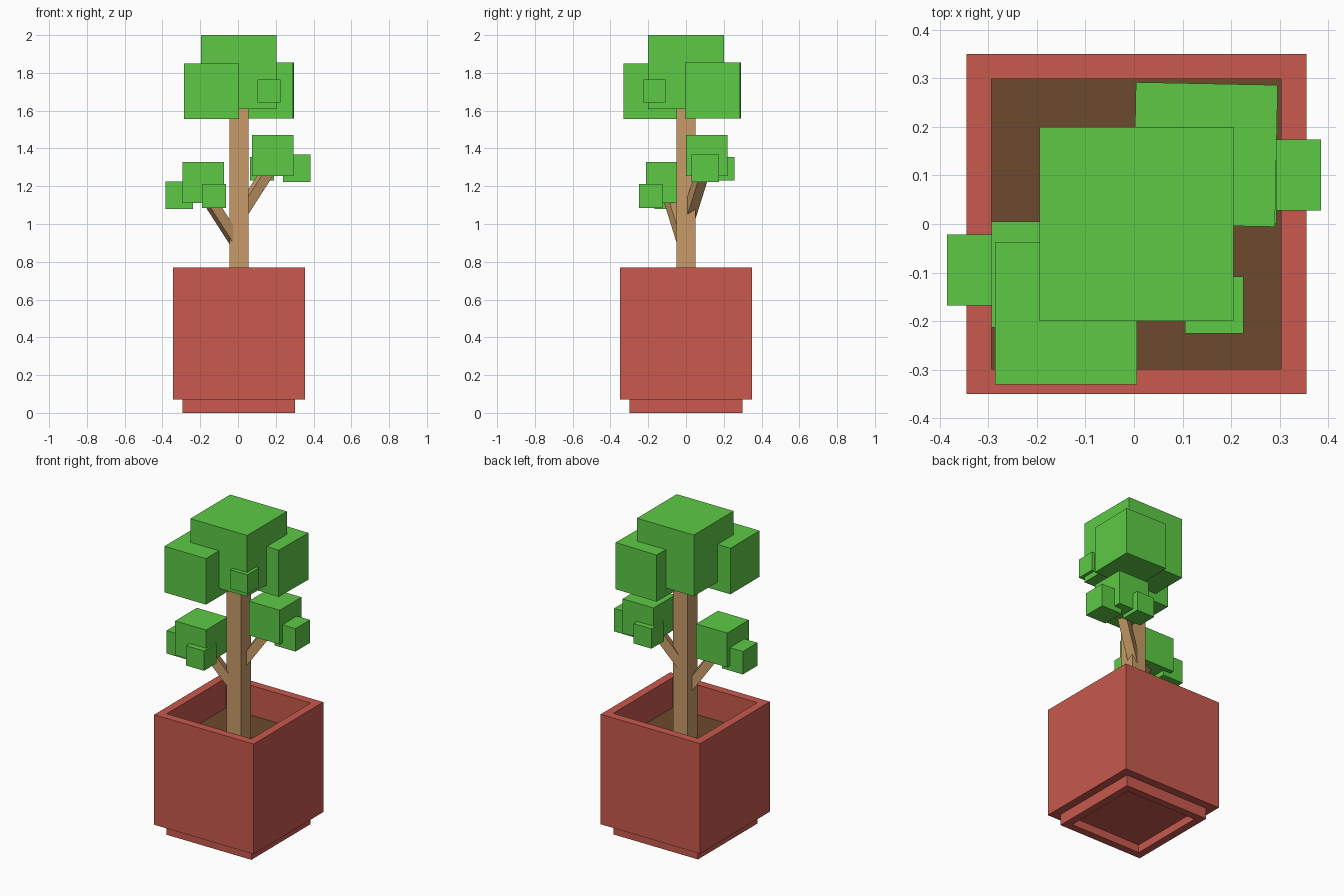
import bpy, bmesh
from mathutils import Vector, Matrix

if "Cube" in bpy.data.objects:
    bpy.data.objects.remove(bpy.data.objects["Cube"])


def material(name, rgb):
    m = bpy.data.materials.new(name)
    m.diffuse_color = (*rgb, 1)
    m.use_nodes = True
    m.node_tree.nodes["Principled BSDF"].inputs["Base Color"].default_value = m.diffuse_color
    return m


CLAY = material("clay", (0.58, 0.10, 0.075))
EARTH = material("earth", (0.15, 0.067, 0.026))
WOOD = material("wood", (0.58, 0.33, 0.14))
LEAF = material("leaf", (0.11, 0.59, 0.06))


def finish(name, bm, mat):
    bmesh.ops.recalc_face_normals(bm, faces=bm.faces)
    mesh = bpy.data.meshes.new(name)
    bm.to_mesh(mesh)
    bm.free()
    mesh.materials.append(mat)
    ob = bpy.data.objects.new(name, mesh)
    bpy.context.collection.objects.link(ob)
    return ob


def box(name, centre, size, mat, rot=None):
    bm = bmesh.new()
    m = Matrix.Translation(centre) @ (rot or Matrix()) @ Matrix.Diagonal((*size, 1))
    bmesh.ops.create_cube(bm, size=1, matrix=m)
    return finish(name, bm, mat)


def square_loft(name, profile, cx, mat):
    """Stack square rings given as (half width, z), capped at both ends."""
    bm = bmesh.new()
    rings = [[bm.verts.new((cx + sx * h, sy * h, z))
              for sx, sy in ((-1, -1), (1, -1), (1, 1), (-1, 1))]
             for h, z in profile]
    for a, b in zip(rings, rings[1:]):
        for i in range(4):
            j = (i + 1) % 4
            bm.faces.new((a[i], a[j], b[j], b[i]))
    bm.faces.new(rings[0])
    bm.faces.new(rings[-1])
    return finish(name, bm, mat)


def beam(name, start, end, width, mat):
    d = Vector(end) - Vector(start)
    rot = d.to_track_quat('Z', 'Y').to_matrix().to_4x4()
    box(name, (Vector(start) + Vector(end)) / 2, (width, width, d.length), mat, rot)


# Pot with recessed foot and open top, filled with soil
CX = 0.005
square_loft("pot", [(0.25, 0.05), (0.25, 0), (0.298, 0), (0.298, 0.07), (0.35, 0.07),
                    (0.35, 0.77), (0.298, 0.77), (0.298, 0.55)], CX, CLAY)
box("soil", (CX, 0, 0.565), (0.596, 0.596, 0.03), EARTH)

# Trunk
box("trunk", (CX, 0, 1.13), (0.10, 0.10, 1.12), WOOD)

# Crown
box("crown_main", (CX, 0, 1.805), (0.40, 0.40, 0.39), LEAF)
box("crown_front_left", (-0.14, -0.184, 1.703), (0.293, 0.293, 0.293), LEAF)
box("crown_back_right", (0.147, 0.143, 1.706), (0.292, 0.292, 0.297), LEAF,
    Matrix.Rotation(-0.02, 4, 'Z'))
box("crown_tuft", (0.165, -0.167, 1.704), (0.121, 0.117, 0.121), LEAF)

# Two side limbs: the left one is the right one turned half way round and lowered
for side, s, dz in (("right", 1, 0), ("left", -1, -0.143)):
    def place(x, y, z):
        return Vector((s * x, 0.003 + s * y, z + dz))
    beam(side + "_branch", place(0.005, 0.012, 1.04), place(0.175, 0.095, 1.305), 0.055, WOOD)
    for part, pos, size in (("foliage", (0.184, 0.107, 1.362), 0.218),
                            ("outer_tuft", (0.312, 0.098, 1.295), 0.146),
                            ("inner_tuft", (0.127, 0.190, 1.292), 0.126)):
        box(f"{side}_{part}", place(*pos), (size,) * 3, LEAF)
